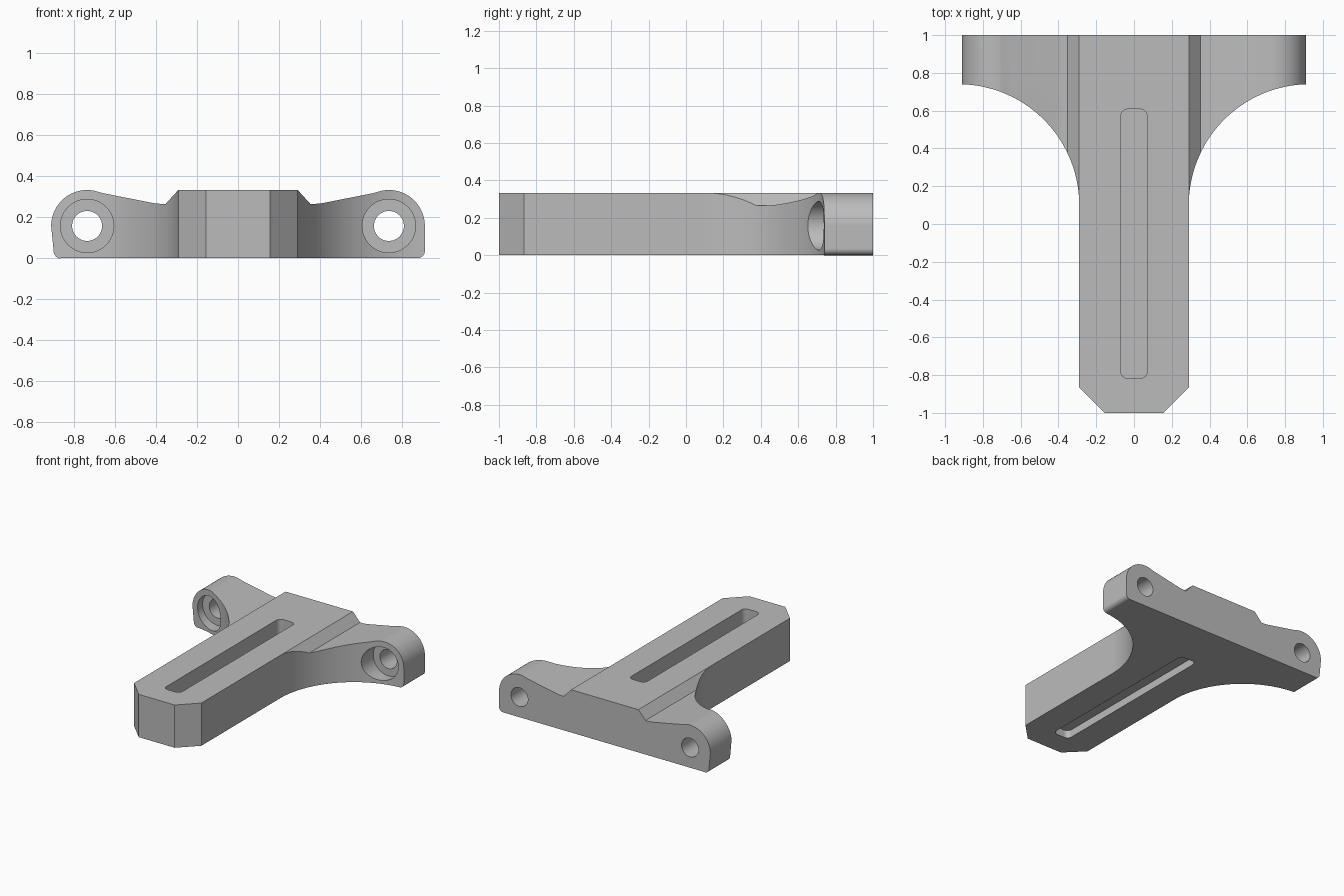
import bpy, bmesh, math

cube = bpy.data.objects.get("Cube")
if cube:
    bpy.data.objects.remove(cube)

HEIGHT = 0.333
HOLE_X, HOLE_Z = 0.735, 0.157

grey = bpy.data.materials.new("plain grey")
grey.use_nodes = True
grey.diffuse_color = (0.5, 0.5, 0.5, 1)
grey.node_tree.nodes["Principled BSDF"].inputs["Base Color"].default_value = (0.5, 0.5, 0.5, 1)


def arc(cx, cy, r, start, end, steps):
    """Points on an arc, angles in degrees."""
    angles = [math.radians(start + (end - start) * i / steps) for i in range(steps + 1)]
    return [(cx + r * math.cos(a), cy + r * math.sin(a)) for a in angles]


def prism(name, points, axis, low, high):
    """Extrude a closed outline along y (outline in xz) or z (outline in xy)."""
    bm = bmesh.new()
    place = (lambda p: (p[0], low, p[1])) if axis == "y" else (lambda p: (p[0], p[1], low))
    face = bm.faces.new([bm.verts.new(place(p)) for p in points])
    ext = bmesh.ops.extrude_face_region(bm, geom=[face])
    shift = (0, high - low, 0) if axis == "y" else (0, 0, high - low)
    verts = [v for v in ext["geom"] if isinstance(v, bmesh.types.BMVert)]
    bmesh.ops.translate(bm, verts=verts, vec=shift)
    bmesh.ops.recalc_face_normals(bm, faces=bm.faces)
    mesh = bpy.data.meshes.new(name)
    bm.to_mesh(mesh)
    bm.free()
    mesh.materials.append(grey)
    obj = bpy.data.objects.new(name, mesh)
    bpy.context.collection.objects.link(obj)
    return obj


def combine(target, tool, operation):
    """Apply a boolean and discard the tool."""
    mod = target.modifiers.new(operation.lower(), "BOOLEAN")
    mod.object, mod.operation, mod.solver = tool, operation, "EXACT"
    bpy.context.view_layer.objects.active = target
    bpy.ops.object.modifier_apply(modifier=mod.name)
    bpy.data.objects.remove(tool)


# Plan outline: chamfered bar flaring into two arms
half = [(0.155, -1), (0.29, -0.865)] + arc(0.93, 0.1, 0.64, 180, 92, 40) + [(0.95, 0.74), (0.95, 1)]
plan = half + [(-x, y) for x, y in reversed(half)]
bracket = prism("t_bracket", plan, "z", -0.1, HEIGHT + 0.1)

# Front silhouette: raised spine, sloping arms, rounded lugs
lug = arc(HOLE_X, HOLE_Z, 0.175, 0, 102, 28)
slope = [(0.655, 0.316), (0.41, 0.268), (0.38, 0.265), (0.352, 0.265), (0.29, HEIGHT)]
right_foot = arc(0.875, 0.035, 0.035, 270, 360, 8)
left_foot = [(-x, z) for x, z in arc(0.86, 0.035, 0.038, 275, 360, 8)]
left_foot[0] = (-0.863, 0)
top = lug + slope
silhouette = right_foot + top + [(-x, z) for x, z in reversed(top)] + left_foot[::-1]
combine(bracket, prism("silhouette", silhouette, "y", -1.1, 1), "INTERSECT")

# Long pockets in the top and underside, with a web between
slot = []
for sx, sy, start in ((1, 1, 0), (-1, 1, 90), (-1, -1, 180), (1, -1, 270)):
    slot += arc(sx * 0.032, -0.105 + sy * 0.675, 0.038, start, start + 90, 8)
combine(bracket, prism("top_pocket", slot, "z", 0.14, 0.5), "DIFFERENCE")
combine(bracket, prism("under_pocket", slot, "z", -0.1, 0.06), "DIFFERENCE")

# Counterbored bolt holes through the lugs
for side in (-1, 1):
    for radius, low, high in ((0.13, 0.3, 0.8), (0.073, 0.5, 1.1)):
        circle = arc(side * HOLE_X, HOLE_Z, radius, 0, 360, 48)[:-1]
        combine(bracket, prism("bolt_hole", circle, "y", low, high), "DIFFERENCE")

# Smooth the curved walls, keep the edges sharp
bpy.ops.object.select_all(action="DESELECT")
bracket.select_set(True)
bpy.context.view_layer.objects.active = bracket
bpy.ops.object.shade_smooth_by_angle(angle=math.radians(25))
weighted = bracket.modifiers.new("weighted normals", "WEIGHTED_NORMAL")
weighted.keep_sharp = True
